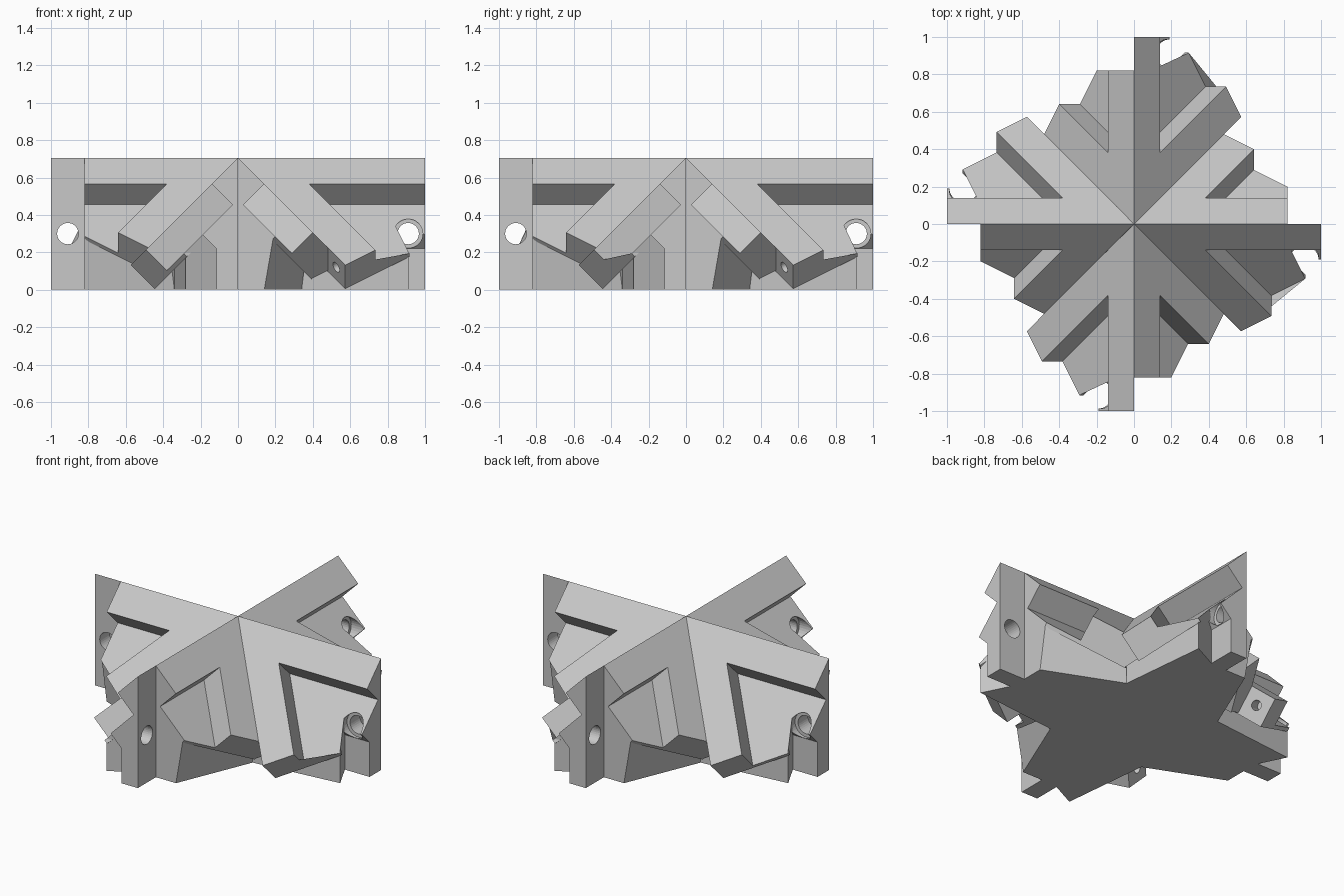
import bpy, bmesh, math
from itertools import combinations
from mathutils import Vector, Matrix
from mathutils.bvhtree import BVHTree

if "Cube" in bpy.data.objects:
    bpy.data.objects.remove(bpy.data.objects["Cube"])

R, BASE, BAR = 0.705, 0.485, 0.46      # heights of the raised, recessed and bar-bottom planes
PLATE = 0.45                           # underside of the thin recessed plates
SHORT, LONG = 0.735, 1.014             # how far the diagonal arms reach

grey = bpy.data.materials.new("plain grey")
grey.diffuse_color = (0.58, 0.58, 0.58, 1)
grey.use_nodes = True
grey.node_tree.nodes["Principled BSDF"].inputs["Base Color"].default_value = grey.diffuse_color


def neg(plane):
    return tuple(-v for v in plane)


# half-spaces a*x + b*y + c*z <= d
def height(d): return (0, 1, 1, d)           # layers parallel to the sloping face
def reach(d): return (1, 1, -1, d)           # end of a diagonal arm
def across(d): return (2, -1, 1, d)          # side wall of a diagonal arm
def ridge_side(d): return (0, 1, -1, d)      # side wall of a ridge arm
def end(d): return (1, 0, 0, d)
def side(d): return (0, 1, 0, d)


WEDGE = [(0, -1, 0, 0), (-1, 1, 0, 0), (0, 0, -1, 0), (1, 0, 0, 1)]


def to_mesh(bm):
    me = bpy.data.meshes.new("part")
    bm.to_mesh(me)
    bm.free()
    return me


def to_bm(me):
    bm = bmesh.new()
    bm.from_mesh(me)
    return bm


def cell(*planes):
    """Convex solid inside one eighth wedge: hull of the corners of the half-spaces."""
    planes = WEDGE + list(planes)
    bm = bmesh.new()
    corners = []
    for trio in combinations(planes, 3):
        m = Matrix([p[:3] for p in trio])
        if abs(m.determinant()) < 1e-6:
            continue
        c = m.inverted() @ Vector([p[3] for p in trio])
        if all(Vector(p[:3]).dot(c) <= p[3] + 1e-5 for p in planes):
            if all((c - o).length > 1e-4 for o in corners):
                corners.append(c)
    for c in corners:
        bm.verts.new(c)
    bmesh.ops.convex_hull(bm, input=bm.verts[:])
    bmesh.ops.dissolve_limit(bm, angle_limit=0.002, verts=bm.verts[:], edges=bm.edges[:])
    bmesh.ops.recalc_face_normals(bm, faces=bm.faces[:])
    return to_mesh(bm)


def rod(start, direction, radius, length):
    d = Vector(direction).normalized()
    rot = d.to_track_quat('Z', 'Y').to_matrix().to_4x4()
    bm = bmesh.new()
    bmesh.ops.create_cone(bm, cap_ends=True, segments=32, radius1=radius, radius2=radius, depth=length,
                          matrix=Matrix.Translation(Vector(start) + d * length / 2) @ rot)
    bmesh.ops.recalc_face_normals(bm, faces=bm.faces[:])
    return to_mesh(bm)


def volume(me):
    bm = to_bm(me)
    v = bm.calc_volume(signed=True)
    bm.free()
    return v


def moved(me, matrix, flip=False):
    me = me.copy()
    me.transform(matrix)
    if flip:
        me.flip_normals()
    return me


def tree_of(me):
    bm = to_bm(me)
    t = BVHTree.FromBMesh(bm)
    bm.free()
    return t


def inside(tree, p):
    d, hits = Vector((0.3127, 0.5371, 0.7833)).normalized(), 0
    while hits < 60:
        loc = tree.ray_cast(p, d)[0]
        if loc is None:
            break
        hits += 1
        p = loc + d * 1e-5
    return hits % 2 == 1


def covers(result, sources):
    """True if points just under every source face lie inside the result."""
    tree, total, bad = tree_of(result), 0, 0
    for src in sources:
        own = tree_of(src)
        for f in src.polygons:
            p = f.center - f.normal * 0.004
            if f.area > 5e-4 and inside(own, p):
                total += 1
                bad += not inside(tree, p)
    return bad <= 0.02 * total


def combine(a, b, op):
    """Boolean of two meshes; falls back to another solver, then to a plain join."""
    va, vb = volume(a), volume(b)
    for solver in ('EXACT', 'MANIFOLD'):
        oa, ob = bpy.data.objects.new("a", a), bpy.data.objects.new("b", b)
        for o in (oa, ob):
            bpy.context.scene.collection.objects.link(o)
        mod = oa.modifiers.new("bool", 'BOOLEAN')
        mod.operation, mod.object, mod.solver = op, ob, solver
        dg = bpy.context.evaluated_depsgraph_get()
        dg.update()
        res = bpy.data.meshes.new_from_object(oa.evaluated_get(dg))
        bpy.data.objects.remove(oa)
        bpy.data.objects.remove(ob)
        vr = volume(res)
        if op == 'UNION':
            if max(va, vb) - 1e-4 <= vr <= va + vb + 1e-4 and covers(res, (a, b)):
                return res
        elif va - vb - 1e-4 <= vr <= va + 1e-4:
            return res
    if op == 'UNION':
        bm = to_bm(a)
        bm.from_mesh(b)
        return to_mesh(bm)
    return a


def union(parts):
    out = parts[0]
    for p in parts[1:]:
        out = combine(out, p, 'UNION')
    return out


# diagonal arm root, shared by both halves
root = [height(R), neg(height(BAR)), across(1.19), reach(SHORT)]

# short half: ridge arm, tapered body, thin recessed plate, diagonal arm
short_half = union([
    cell(height(R), ridge_side(-0.425), end(0.82)),
    cell(height(BASE), end(0.82), (0.058, 0.1392, -0.024, 0.0671)),
    cell(height(BASE), neg(height(PLATE)), end(0.82), reach(SHORT)),
    cell(*root),
])

# end of the long half: ridge arm, tab and lip, with a pin hole that has a wider mouth
tab = union([
    cell(height(R), ridge_side(-0.425), end(1)),
    cell(height(BASE), side(0.115), end(1)),
    cell(height(BASE), neg(height(0.335)), ridge_side(-0.105), end(1)),
])
tab = combine(tab, rod((0.91, -0.3, 0.3), (0, 1, 0), 0.057, 1.0), 'DIFFERENCE')
tab = combine(tab, rod((0.91, 0.1, 0.3), (0, 1, 0), 0.078, 0.4), 'DIFFERENCE')

# long half: tab, body, recessed plate, diagonal arm and its bar with a blind hole
long_half = union([
    tab,
    cell(height(BASE), (0.06, 0.575, 0, 0.2159), (1, -0.5, 0, 0.77)),
    cell(height(BASE), neg(height(PLATE)), reach(LONG), across(1.74), neg(across(R))),
    cell(*root),
    cell(height(R), neg(height(BAR)), across(1.19), neg(across(R)), reach(LONG)),
])
long_half = combine(long_half, rod((0.505, 0.475, 0.11), (2, -1, 1), 0.03, 0.12), 'DIFFERENCE')

# one arm = short half plus mirrored long half, then four arms around the centre
arm = union([short_half, moved(long_half, Matrix.Scale(-1, 4, (0, 1, 0)), True)])
star = union([moved(arm, Matrix.Rotation(i * math.pi / 2, 4, 'Z')) for i in range(4)])

bm = to_bm(star)
bmesh.ops.remove_doubles(bm, verts=bm.verts[:], dist=1e-5)
bmesh.ops.dissolve_limit(bm, angle_limit=0.002, verts=bm.verts[:], edges=bm.edges[:])
final = to_mesh(bm)
final.materials.clear()
final.materials.append(grey)
for p in final.polygons:
    p.material_index = 0
    p.use_smooth = False
star_half = bpy.data.objects.new("star_half", final)
bpy.context.scene.collection.objects.link(star_half)
